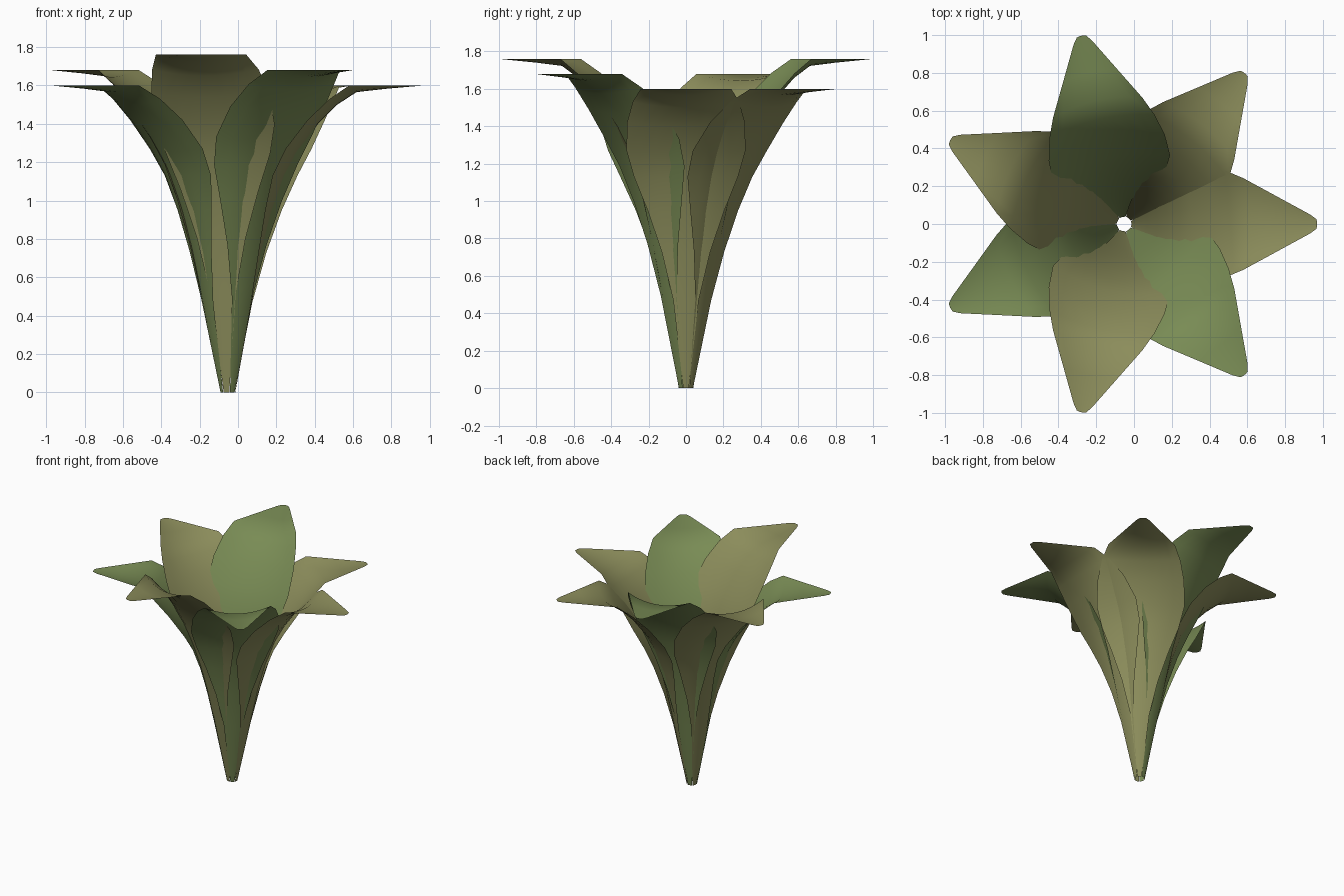
import bpy, math

if "Cube" in bpy.data.objects:
    bpy.data.objects.remove(bpy.data.objects["Cube"])

# stations base to tip: spine r, spine z, edge r, edge half width, edge z
STATIONS = [
    (0.038, 0.00, 0.036, 0.015, 0.00),
    (0.124, 0.47, 0.118, 0.068, 0.47),
    (0.175, 0.73, 0.158, 0.130, 0.73),
    (0.230, 0.94, 0.193, 0.205, 0.95),
    (0.298, 1.13, 0.232, 0.278, 1.13),
    (0.360, 1.25, 0.300, 0.318, 1.27),
    (0.470, 1.40, 0.415, 0.315, 1.42),
    (0.570, 1.50, 0.530, 0.285, 1.53),
    (0.670, 1.565, 0.632, 0.242, 1.60),
    (0.820, 1.582, 0.810, 0.145, 1.60),
    (0.990, 1.597, 0.985, 0.050, 1.60),
    (1.022, 1.60, 1.018, 0.025, 1.60),
]
COLS = 8
COUNT = 7
CX = -0.052


def material(name, color):
    m = bpy.data.materials.new(name)
    m.diffuse_color = (*color, 1)
    m.use_nodes = True
    m.node_tree.nodes["Principled BSDF"].inputs["Base Color"].default_value = m.diffuse_color
    return m


mats = [material("olive_petal", (0.26, 0.265, 0.105)),
        material("green_petal", (0.19, 0.26, 0.09))]


# one cupped petal, swept out from the throat
def petal(k):
    angle = -k * math.tau / COUNT
    height = 1 + 0.05 * (k % 3)
    c, s = math.cos(angle), math.sin(angle)
    verts, faces = [], []
    for r0, z0, r1, w, z1 in STATIONS:
        for j in range(COLS + 1):
            t = 2 * j / COLS - 1
            r = r0 + (r1 - r0) * t * t
            z = z0 + (z1 - z0) * t * t
            v = w * t
            verts.append((CX + r * c - v * s, r * s + v * c, z * height))
    n = COLS + 1
    for i in range(len(STATIONS) - 1):
        for j in range(COLS):
            a = i * n + j
            faces.append((a, a + n, a + n + 1, a + 1))
    me = bpy.data.meshes.new("petal")
    me.from_pydata(verts, [], faces)
    me.materials.append(mats[k % 2])
    me.polygons.foreach_set("use_smooth", [True] * len(faces))
    ob = bpy.data.objects.new(f"petal_{k + 1}", me)
    bpy.context.collection.objects.link(ob)


for k in range(COUNT):
    petal(k)
